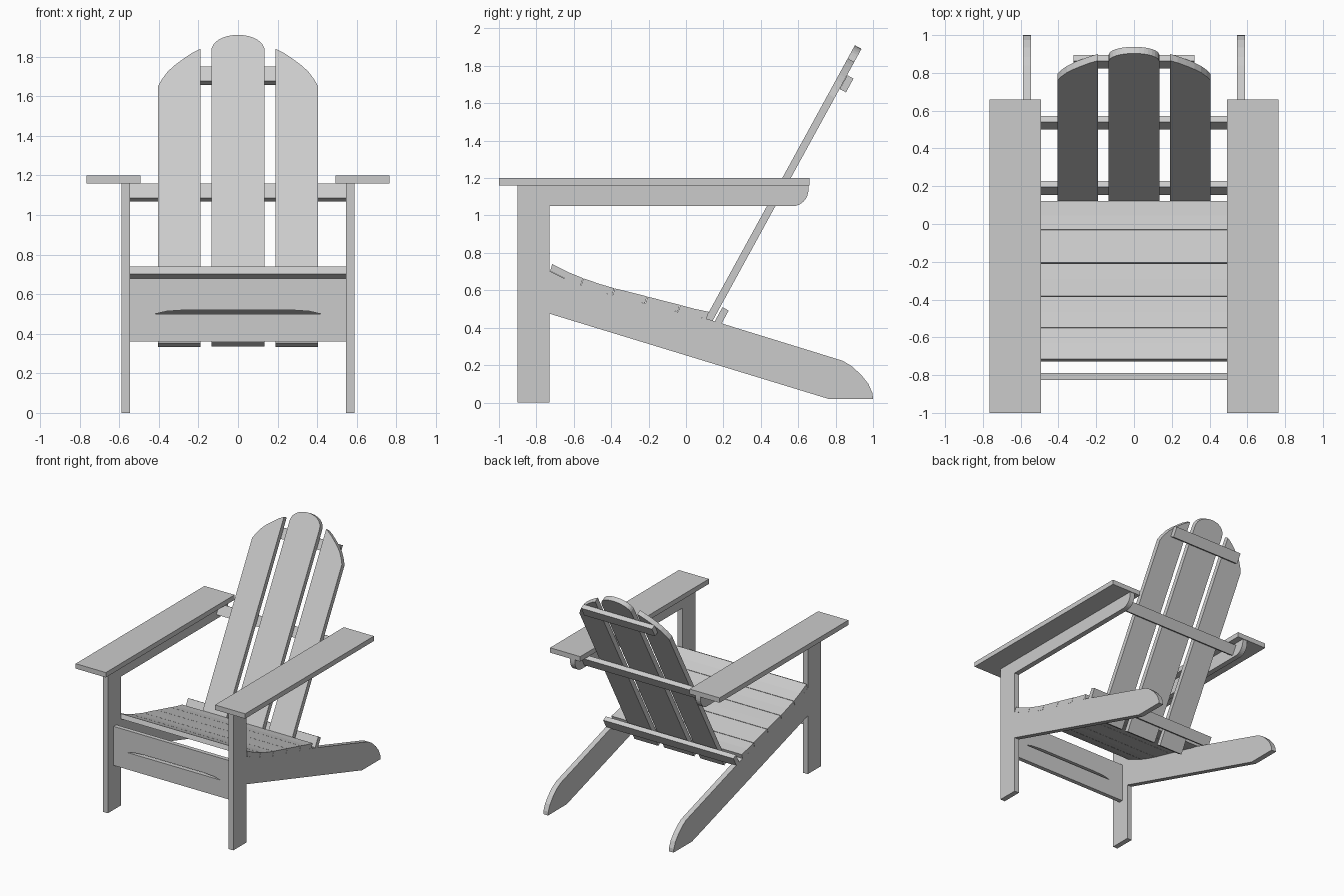
import bpy, bmesh, math
from mathutils import Vector

if "Cube" in bpy.data.objects:
    bpy.data.objects.remove(bpy.data.objects["Cube"])

LEAN = Vector((0, 0.48, 0.877)).normalized()      # up along the reclined back
BACK = Vector((0, LEAN.z, -LEAN.y))               # through its thickness
FOOT = Vector((0, 0.052, 0.355))                  # lower front edge of the back


def prism(name, outline, depth, mirror=False):
    """Solid from a 3D planar outline pushed along a depth vector."""
    bm = bmesh.new()
    face = bm.faces.new([bm.verts.new(p) for p in outline])
    new = bmesh.ops.extrude_face_region(bm, geom=[face])["geom"]
    verts = [v for v in new if isinstance(v, bmesh.types.BMVert)]
    bmesh.ops.translate(bm, verts=verts, vec=depth)
    bmesh.ops.recalc_face_normals(bm, faces=bm.faces)
    mesh = bpy.data.meshes.new(name)
    bm.to_mesh(mesh)
    bm.free()
    obj = bpy.data.objects.new(name, mesh)
    bpy.context.collection.objects.link(obj)
    if mirror:
        obj.modifiers.new("mirror", "MIRROR")
    return obj


def side_panel(name, yz, x0, x1, mirror=False):
    return prism(name, [(x0, y, z) for y, z in yz], (x1 - x0, 0, 0), mirror)


def front_panel(name, xz, y0, y1):
    return prism(name, [(x, y0, z) for x, z in xz], (0, y1 - y0, 0))


def rect(a0, a1, b0, b1):
    return [(a0, b0), (a1, b0), (a1, b1), (a0, b1)]


IN, OUT = 0.545, 0.588

# Front legs, arms and arm supports
side_panel("front_leg", rect(-0.90, -0.73, 0, 1.16), IN, OUT, True)
side_panel("arm", rect(-1.0, 0.66, 1.16, 1.20), 0.493, 0.765, True)
round_end = [(0.57 + 0.085 * math.sin(a), 1.14 - 0.09 * math.cos(a))
             for a in [i * math.pi / 16 for i in range(9)]]
side_panel("arm_support", [(-0.73, 1.16), (-0.73, 1.05)] + round_end + [(0.655, 1.16)],
           IN, OUT, True)

# Seat curve, shared by the slats and the rails below them
seat = [(-0.715, 0.74), (-0.632, 0.698), (-0.548, 0.664), (-0.465, 0.635),
        (-0.38, 0.61), (-0.29, 0.588), (-0.205, 0.566), (-0.115, 0.543),
        (-0.03, 0.521), (0.045, 0.501), (0.125, 0.484)]
under = [(y - 0.012, z - 0.037) for y, z in seat]

# Side rails that run down to become the back legs
toe = [(0.80, 0.235), (0.84, 0.222), (0.885, 0.195), (0.935, 0.15),
       (0.975, 0.10), (0.997, 0.05), (1.0, 0.02), (0.76, 0.02)]
side_panel("side_rail", [(-0.73, 0.475), (-0.73, 0.703)] + under[1:] + toe, IN, OUT, True)

# Seat slats
for i in range(0, 10, 2):
    top, low = seat[i:i + 3], under[i:i + 3]
    top = top[:2] + [(top[2][0] - 0.003, top[2][1] + 0.001)]
    low = low[:2] + [(low[2][0] - 0.003, low[2][1] + 0.001)]
    side_panel(f"seat_slat_{i // 2 + 1}", top + low[::-1], -OUT, OUT)

# Front apron, two boards leaving a thin tapered slot
front_panel("apron_lower", rect(-IN, IN, 0.362, 0.50), -0.825, -0.79)
front_panel("apron_upper", [(-IN, 0.50), (-0.42, 0.50), (-0.36, 0.514), (-0.27, 0.52),
                            (0.27, 0.52), (0.36, 0.514), (0.42, 0.50), (IN, 0.50),
                            (IN, 0.68), (-IN, 0.68)], -0.825, -0.79)


def back_slat(name, xz, mirror=False):
    pts = [Vector((x, 0, 0)) + FOOT + LEAN * ((z - FOOT.z) / LEAN.z) for x, z in xz]
    prism(name, pts, BACK * 0.04, mirror)


# Back slats with a rounded crown
crown = [(0.135 * math.cos(a), 1.825 + 0.085 * math.sin(a) ** 0.9)
         for a in [i * math.pi / 16 for i in range(1, 16)]]
back_slat("back_slat_middle", [(-0.135, 0.355), (0.135, 0.355), (0.135, 1.825)]
          + crown + [(-0.135, 1.825)])
back_slat("back_slat_side", [(0.19, 0.353), (0.405, 0.353), (0.405, 1.65), (0.385, 1.685),
                             (0.355, 1.725), (0.32, 1.757), (0.275, 1.79),
                             (0.23, 1.82), (0.19, 1.84)], True)

# Cross bars behind the back: top edge height, half width, gap
for name, z, w, gap in (("lower_cross_bar", 0.51, OUT, 0.011),
                        ("middle_cross_bar", 1.16, IN, 0.001),
                        ("upper_cross_bar", 1.75, 0.32, 0.001)):
    top = FOOT + LEAN * ((z - FOOT.z) / LEAN.z)
    top += BACK * (0.04 + gap)
    top += LEAN * ((z - top.z) / LEAN.z)
    low = top - LEAN * 0.084
    ring = [top, low, low + BACK * 0.038, top + BACK * 0.038]
    prism(name, [p + Vector((-w, 0, 0)) for p in ring], (2 * w, 0, 0))
